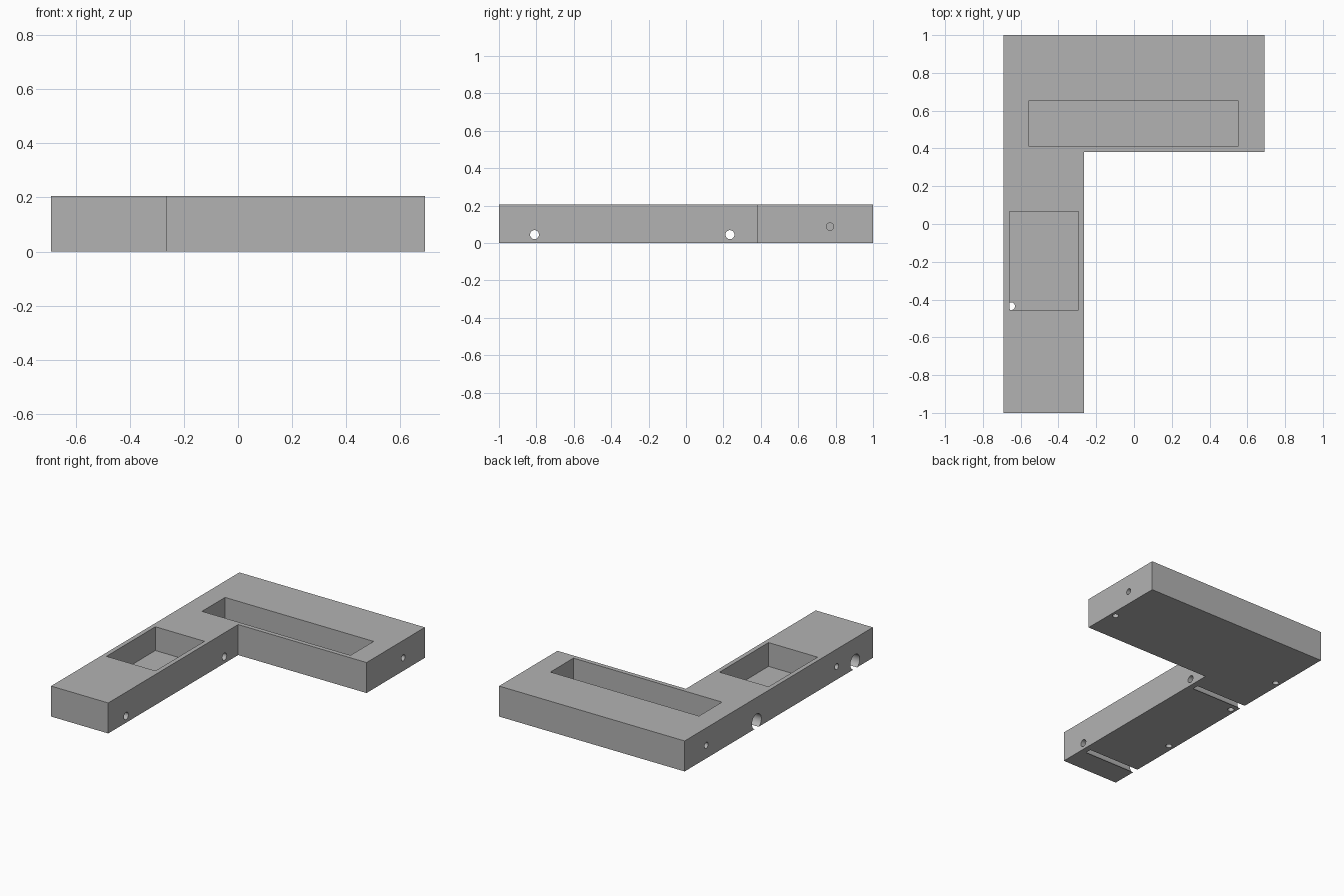
import bpy
import bmesh
import math
from mathutils import Matrix, Vector

cube = bpy.data.objects.get("Cube")
if cube:
    bpy.data.objects.remove(cube, do_unlink=True)

HALF_X, HEIGHT, INNER_X, INNER_Y = 0.69, 0.205, -0.265, 0.38
FLOOR = 0.045

grey = bpy.data.materials.new("plain grey")
grey.use_nodes = True
colour = (0.45, 0.45, 0.45, 1)
grey.diffuse_color = colour
grey.node_tree.nodes["Principled BSDF"].inputs["Base Color"].default_value = colour


def finish(name, bm):
    bmesh.ops.recalc_face_normals(bm, faces=bm.faces[:])
    mesh = bpy.data.meshes.new(name)
    bm.to_mesh(mesh)
    bm.free()
    mesh.materials.append(grey)
    obj = bpy.data.objects.new(name, mesh)
    bpy.context.collection.objects.link(obj)
    return obj


def cut(cutter):
    """Subtract a cutter from the body, then discard it."""
    mod = body.modifiers.new("cut", "BOOLEAN")
    mod.operation = "DIFFERENCE"
    mod.solver = "EXACT"
    mod.object = cutter
    bpy.ops.object.modifier_apply(modifier=mod.name)
    bpy.data.objects.remove(cutter, do_unlink=True)


def pocket(x0, x1, y0, y1):
    """Rectangular recess open at the top."""
    top = HEIGHT + 0.1
    bm = bmesh.new()
    centre = Vector(((x0 + x1) / 2, (y0 + y1) / 2, (FLOOR + top) / 2))
    size = Vector((x1 - x0, y1 - y0, top - FLOOR, 1))
    bmesh.ops.create_cube(bm, size=1, matrix=Matrix.Translation(centre) @ Matrix.Diagonal(size))
    cut(finish("pocket_cutter", bm))


def drill(start, end, radius):
    """Round hole between two points."""
    start, end = Vector(start), Vector(end)
    axis = end - start
    turn = axis.to_track_quat("Z", "Y").to_matrix().to_4x4()
    bm = bmesh.new()
    bmesh.ops.create_cone(bm, cap_ends=True, segments=32, radius1=radius, radius2=radius,
                          depth=axis.length, matrix=Matrix.Translation((start + end) / 2) @ turn)
    cut(finish("drill_cutter", bm))


# L-shaped body
bm = bmesh.new()
outline = [(-HALF_X, -1), (INNER_X, -1), (INNER_X, INNER_Y),
           (HALF_X, INNER_Y), (HALF_X, 1), (-HALF_X, 1)]
base = bm.faces.new([bm.verts.new((x, y, 0)) for x, y in outline])
raised = bmesh.ops.extrude_face_region(bm, geom=[base])["geom"]
bmesh.ops.translate(bm, vec=(0, 0, HEIGHT),
                    verts=[v for v in raised if isinstance(v, bmesh.types.BMVert)])
body = finish("l_shaped_body", bm)
bpy.ops.object.select_all(action="DESELECT")
body.select_set(True)
bpy.context.view_layer.objects.active = body

# Top recesses in the arm and the leg
pocket(-0.555, 0.55, 0.41, 0.655)
pocket(-0.66, -0.295, -0.455, 0.065)

# Stepped cross bores through the leg, breaking out underneath
for y in (-0.81, 0.235):
    drill((-HALF_X - 0.1, y, FLOOR), (INNER_X - 0.04, y, FLOOR), 0.05)
    drill((INNER_X - 0.1, y, FLOOR), (INNER_X + 0.1, y, FLOOR), 0.024)

# Blind holes in the side faces
for side, y in ((1, 0.77), (-1, 0.77), (-1, -0.615)):
    drill((side * (HALF_X + 0.1), y, 0.088), (side * (HALF_X - 0.1), y, 0.088), 0.02)

# Small holes in the underside, one reaching the leg recess
for x, y in ((0.655, 0.6), (-0.655, 0.6), (-0.655, 0.163), (-0.65, -0.435)):
    drill((x, y, -0.1), (x, y, 0.055), 0.02)

bpy.ops.object.shade_smooth_by_angle(angle=math.radians(30))
